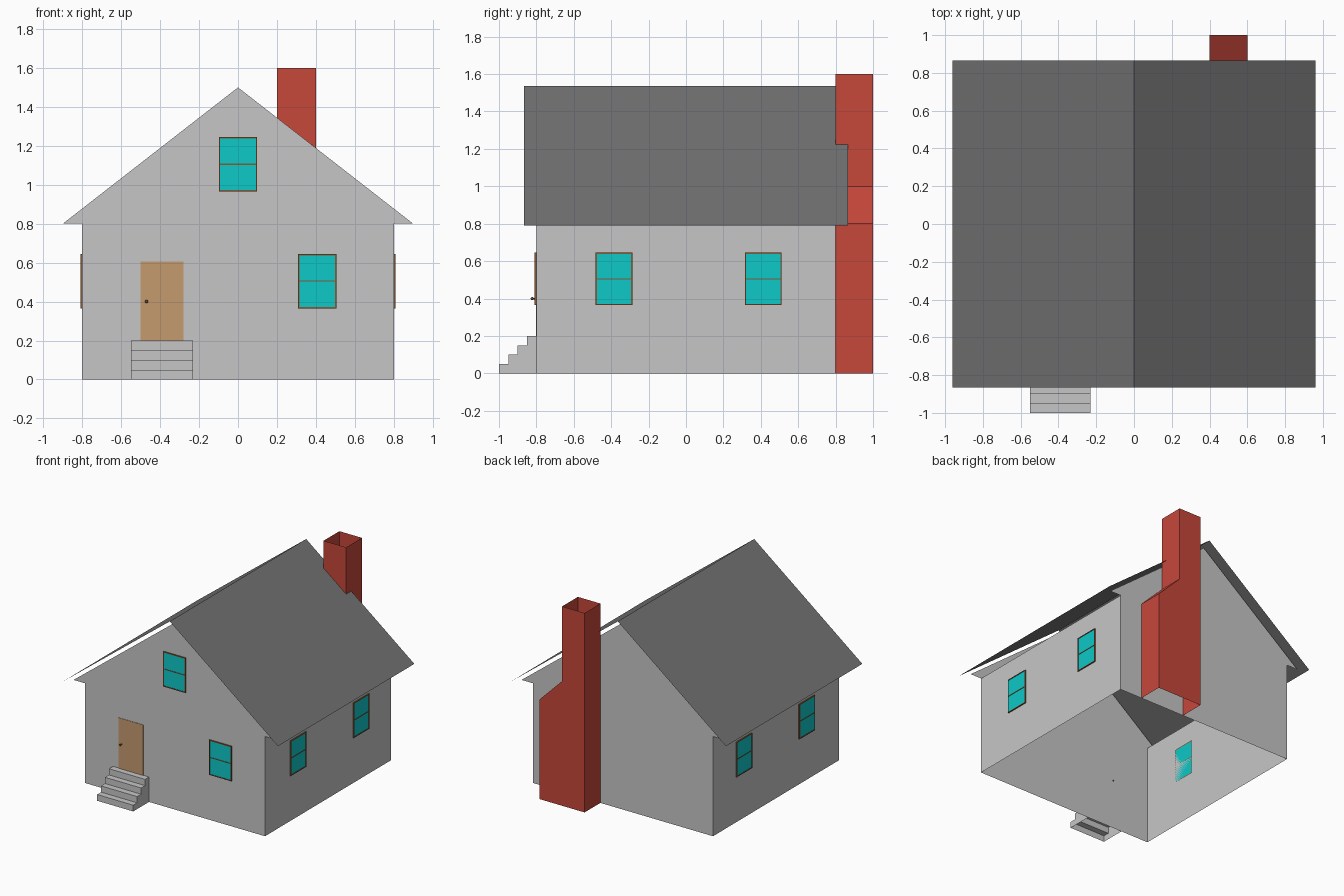
import bpy, bmesh, math
from mathutils import Matrix

cube = bpy.data.objects.get("Cube")
if cube:
    bpy.data.objects.remove(cube, do_unlink=True)


def material(name, rgb):
    """Flat material from an sRGB triple (0-255)."""
    lin = [((c / 255 + 0.055) / 1.055) ** 2.4 if c > 10 else c / 255 / 12.92 for c in rgb]
    m = bpy.data.materials.new(name)
    m.use_nodes = True
    m.diffuse_color = (*lin, 1)
    m.node_tree.nodes["Principled BSDF"].inputs["Base Color"].default_value = (*lin, 1)
    return m


WALL = material("wall grey", (198, 198, 198))
ROOF = material("roof dark grey", (114, 114, 114))
BRICK = material("chimney red", (198, 71, 58))
GLASS = material("window teal", (15, 200, 200))
FRAME = material("frame brown", (135, 88, 50))
DOOR = material("door tan", (198, 155, 111))
BRASS = material("knob brass", (110, 85, 40))


def finish(bm, name, *mats):
    me = bpy.data.meshes.new(name)
    bm.to_mesh(me)
    bm.free()
    for m in mats:
        me.materials.append(m)
    ob = bpy.data.objects.new(name, me)
    bpy.context.collection.objects.link(ob)
    return ob


def face(bm, pts):
    return bm.faces.new([bm.verts.new(p) for p in pts])


def box(bm, x0, x1, y0, y1, z0, z1, mat=0):
    m = Matrix.Translation(((x0 + x1) / 2, (y0 + y1) / 2, (z0 + z1) / 2)) @ \
        Matrix.Diagonal((x1 - x0, y1 - y0, z1 - z0, 1))
    verts = bmesh.ops.create_cube(bm, size=1, matrix=m)["verts"]
    for f in {f for v in verts for f in v.link_faces}:
        f.material_index = mat


# House shell: two gable ends with eave ears, two side walls, open below and above
bm = bmesh.new()
gable = [(-0.8, 0), (0.8, 0), (0.8, 0.8), (0.9, 0.8), (0, 1.5), (-0.9, 0.8), (-0.8, 0.8)]
face(bm, [(x, -0.8, z) for x, z in gable])
face(bm, [(x, 0.8, z) for x, z in reversed(gable)])
for s in (1, -1):
    face(bm, [(0.8 * s, -0.8 * s, 0), (0.8 * s, 0.8 * s, 0),
              (0.8 * s, 0.8 * s, 0.8), (0.8 * s, -0.8 * s, 0.8)])
finish(bm, "house_walls", WALL)

# Roof: two thin sheets meeting at the ridge, slightly above the gables
bm = bmesh.new()
for s in (1, -1):
    face(bm, [(0.96 * s, -0.865 * s, 0.79), (0.96 * s, 0.865 * s, 0.79),
              (0, 0.865 * s, 1.535), (0, -0.865 * s, 1.535)])
bmesh.ops.remove_doubles(bm, verts=bm.verts, dist=1e-4)
finish(bm, "roof", ROOF)

# Chimney: hollow shouldered stack, open at top and bottom
bm = bmesh.new()
stack = [(0.2, 0), (0.6, 0), (0.6, 0.8), (0.4, 1.0), (0.4, 1.6), (0.2, 1.6)]
for i, (a, b) in enumerate(zip(stack, stack[1:] + stack[:1])):
    if i not in (0, 4):
        face(bm, [(a[0], 0.8, a[1]), (b[0], 0.8, b[1]), (b[0], 1.0, b[1]), (a[0], 1.0, a[1])])
face(bm, [(x, 1.0, z) for x, z in reversed(stack)])
# front panel only above the gable line
face(bm, [(0.2, 0.8, 1.344), (0.4, 0.8, 1.189), (0.4, 0.8, 1.6), (0.2, 0.8, 1.6)])
bmesh.ops.remove_doubles(bm, verts=bm.verts, dist=1e-4)
bmesh.ops.recalc_face_normals(bm, faces=bm.faces)
finish(bm, "chimney", BRICK)

# Front steps: stepped profile swept across, open underneath and at the wall
bm = bmesh.new()
steps = [(-1.0, 0)]
for i in range(4):
    z = 0.05 * (i + 1)
    steps += [(-1.0 + 0.05 * i, z), (-0.95 + 0.05 * i, z)]
x0, x1 = -0.55, -0.23
for a, b in zip(steps, steps[1:]):
    face(bm, [(x0, *a), (x1, *a), (x1, *b), (x0, *b)])
side = steps + [(-0.8, 0)]
face(bm, [(x0, *p) for p in side])
face(bm, [(x1, *p) for p in reversed(side)])
bmesh.ops.remove_doubles(bm, verts=bm.verts, dist=1e-4)
bmesh.ops.recalc_face_normals(bm, faces=bm.faces)
finish(bm, "front_steps", WALL)

# Door plate
bm = bmesh.new()
box(bm, -0.5, -0.28, -0.803, -0.8, 0.2, 0.605)
finish(bm, "front_door", DOOR)

# Door knob: stem through the wall and a small ball
bm = bmesh.new()
turn = Matrix.Rotation(math.pi / 2, 4, 'X')
bmesh.ops.create_cone(bm, cap_ends=True, segments=10, radius1=0.004, radius2=0.004, depth=0.03,
                      matrix=Matrix.Translation((-0.47, -0.808, 0.4)) @ turn)
bmesh.ops.create_uvsphere(bm, u_segments=12, v_segments=8, radius=0.008,
                          matrix=Matrix.Translation((-0.47, -0.823, 0.4)) @ turn)
for f in bm.faces:
    f.smooth = True
finish(bm, "door_knob", BRASS)


def window(name, loc, angle):
    """Two-pane window, built facing -y and turned about z."""
    bm = bmesh.new()
    w, h, t, d = 0.0985, 0.14, 0.007, 0.009
    for s in (-1, 1):
        box(bm, min(s * w, s * (w - t)), max(s * w, s * (w - t)), -d, 0, -h, h)
        box(bm, -w + t, w - t, -d, 0, min(s * h, s * (h - t)), max(s * h, s * (h - t)))
    box(bm, -w + t, w - t, -d, 0, -0.003, 0.003)
    for z0, z1 in ((-h + t, -0.003), (0.003, h - t)):
        box(bm, -w + t, w - t, -0.006, 0, z0, z1, 1)
    ob = finish(bm, name, FRAME, GLASS)
    ob.location = loc
    ob.rotation_euler.z = angle


# Windows: two in the front, two in each side wall
window("front_window", (0.407, -0.8, 0.505), 0)
window("attic_window", (0, -0.8, 1.105), 0)
for s, label in ((1, "left"), (-1, "right")):
    for y, end in ((-0.385, "front"), (0.413, "back")):
        window(f"{label}_{end}_window", (0.8 * s, y, 0.505), s * math.pi / 2)
